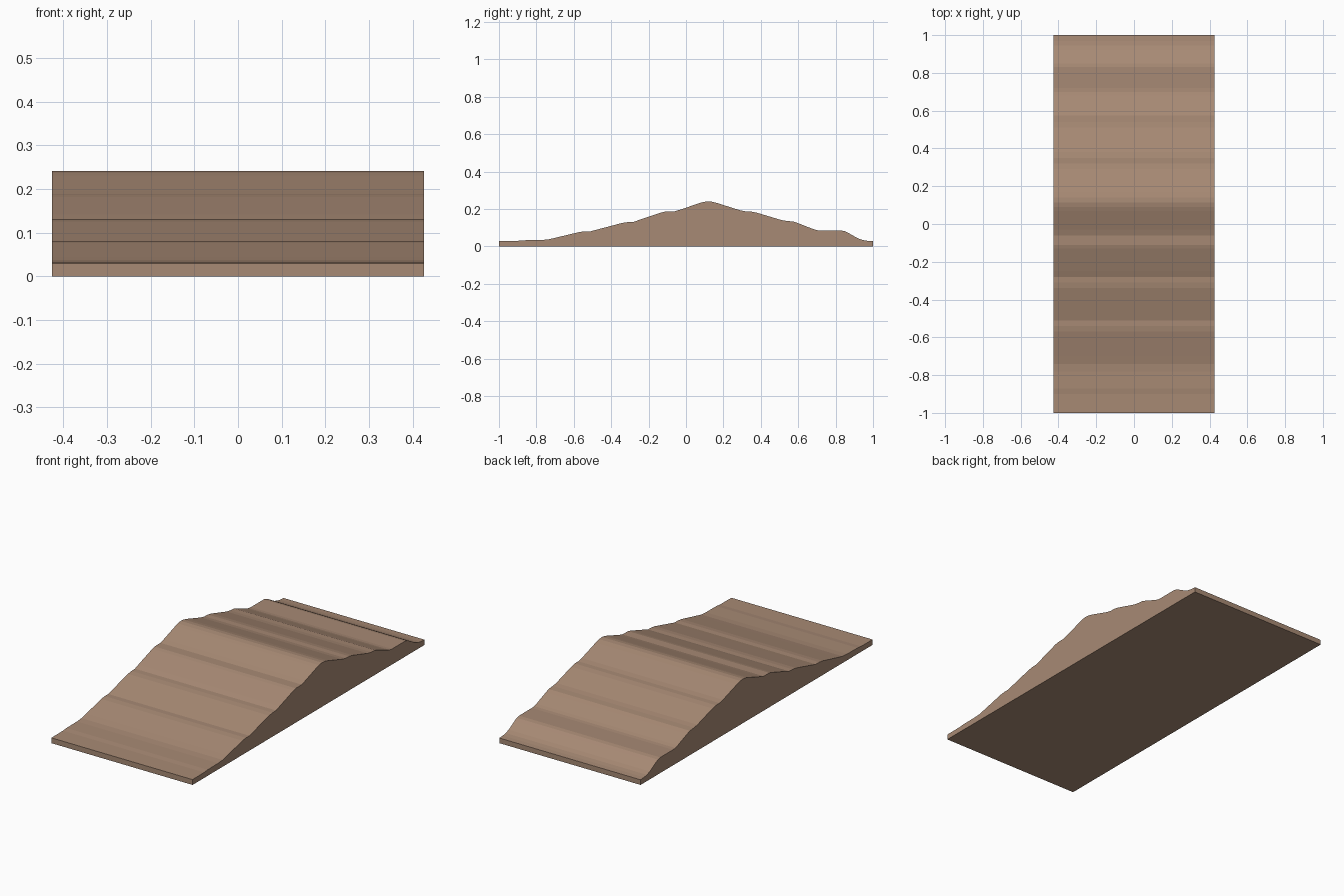
import bpy
import bmesh

cube = bpy.data.objects.get("Cube")
if cube:
    bpy.data.objects.remove(cube, do_unlink=True)

HALF_WIDTH = 0.426

# Dirt material
dirt = bpy.data.materials.new("brown_dirt")
dirt.use_nodes = True
colour = (0.39, 0.254, 0.176, 1)
dirt.diffuse_color = colour
bsdf = dirt.node_tree.nodes["Principled BSDF"]
bsdf.inputs["Base Color"].default_value = colour
bsdf.inputs["Roughness"].default_value = 0.9

# Side profile (y, z): front lip, stepped climb, crest, stepped descent, rear shelf
front_lip = [(-1, .029), (-.9, .03), (-.87, .033), (-.78, .034), (-.74, .037)]
climb = [(-.7, .046), (-.57, .077), (-.54, .081), (-.51, .081), (-.48, .089),
         (-.34, .126), (-.31, .13), (-.28, .131), (-.25, .142),
         (-.13, .182), (-.11, .187), (-.06, .188), (-.03, .197)]
crest = [(.07, .231), (.09, .237), (.115, .241), (.14, .239), (.17, .231)]
descent = [(.29, .193), (.32, .187), (.35, .186), (.38, .18),
           (.51, .141), (.54, .136), (.575, .133), (.6, .124)]
rear_shelf = [(.68, .093), (.7, .087), (.72, .085), (.83, .085), (.85, .081),
              (.87, .071), (.92, .043), (.945, .034), (.97, .03), (1, .028)]
profile = [(-1, 0)] + front_lip + climb + crest + descent + rear_shelf + [(1, 0)]

# Extrude the profile across the width
bm = bmesh.new()
side = bm.faces.new([bm.verts.new((-HALF_WIDTH, y, z)) for y, z in profile])
result = bmesh.ops.extrude_face_region(bm, geom=[side], use_keep_orig=True)
moved = [v for v in result["geom"] if isinstance(v, bmesh.types.BMVert)]
bmesh.ops.translate(bm, verts=moved, vec=(2 * HALF_WIDTH, 0, 0))
bmesh.ops.recalc_face_normals(bm, faces=bm.faces)

mesh = bpy.data.meshes.new("stepped_ramp")
bm.to_mesh(mesh)
bm.free()
mesh.materials.append(dirt)
ramp = bpy.data.objects.new("stepped_ramp", mesh)
bpy.context.collection.objects.link(ramp)
